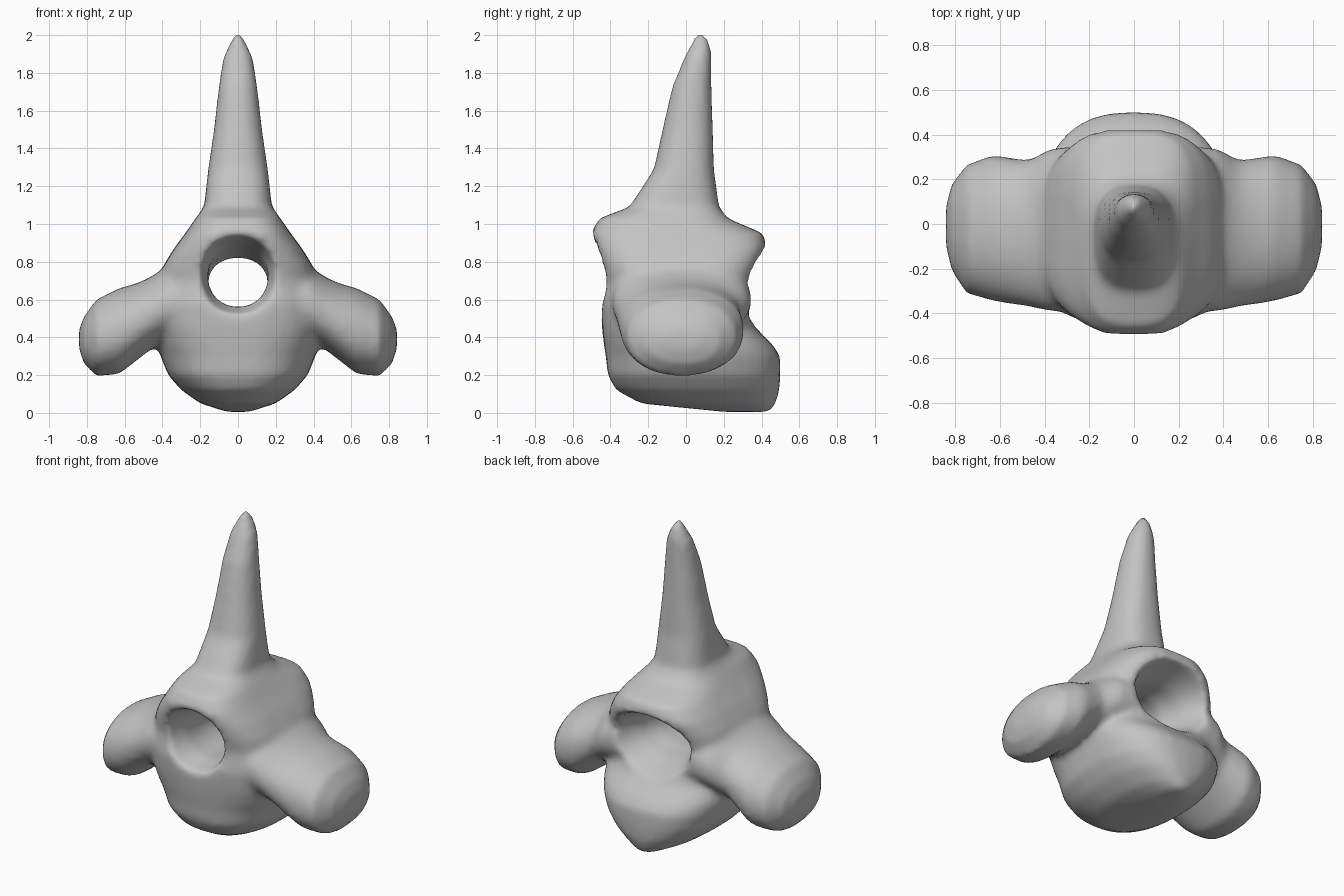
import bpy, bmesh
from math import cos, sin, pi, copysign

if "Cube" in bpy.data.objects:
    bpy.data.objects.remove(bpy.data.objects["Cube"])

bone = bpy.data.materials.new("bone grey")
bone.use_nodes = True
bone.diffuse_color = (0.55, 0.55, 0.55, 1)
bone.node_tree.nodes["Principled BSDF"].inputs["Base Color"].default_value = (0.55, 0.55, 0.55, 1)


def loft(name, sections, place, sides=32):
    """Skin superellipse sections (position, u low, u high, v low, v high, squareness)."""
    bm = bmesh.new()
    rings = []
    for pos, u0, u1, v0, v1, power in sections:
        ring = []
        for i in range(sides):
            a = 2 * pi * i / sides
            c, s = cos(a), sin(a)
            c = copysign(abs(c) ** (2 / power), c)
            s = copysign(abs(s) ** (2 / power), s)
            u = (u0 + u1) / 2 + c * (u1 - u0) / 2
            v = (v0 + v1) / 2 + s * (v1 - v0) / 2
            ring.append(bm.verts.new(place(pos, u, v)))
        rings.append(ring)
    for a, b in zip(rings, rings[1:]):
        for i in range(sides):
            j = (i + 1) % sides
            bm.faces.new((a[i], a[j], b[j], b[i]))
    bm.faces.new(rings[0])
    bm.faces.new(rings[-1])
    bmesh.ops.recalc_face_normals(bm, faces=bm.faces)
    mesh = bpy.data.meshes.new(name)
    bm.to_mesh(mesh)
    bm.free()
    obj = bpy.data.objects.new(name, mesh)
    bpy.context.collection.objects.link(obj)
    mesh.materials.append(bone)
    return obj


def combine(target, other, operation):
    mod = target.modifiers.new("combine", "BOOLEAN")
    mod.operation, mod.object, mod.solver = operation, other, "EXACT"
    bpy.context.view_layer.objects.active = target
    bpy.ops.object.modifier_apply(modifier=mod.name)
    bpy.data.objects.remove(other)


# Body, arch and spine in one stack: height, half width, front, back, squareness
levels = [
    (.005, .06, .20, .45, 2), (.05, .20, -.24, .475, 2.2), (.12, .30, -.37, .495, 2.5),
    (.20, .37, -.415, .50, 2.6), (.30, .41, -.425, .50, 2.6), (.36, .43, -.435, .46, 2.7),
    (.45, .44, -.445, .37, 2.9), (.57, .44, -.455, .33, 3), (.70, .42, -.435, .37, 3.2),
    (.78, .395, -.455, .395, 3.4), (.87, .34, -.485, .43, 3.4), (.95, .28, -.505, .41, 3.2),
    (1.03, .225, -.46, .22, 3), (1.09, .18, -.30, .175, 2.8), (1.29, .158, -.17, .148, 2.4),
    (1.50, .128, -.125, .143, 2.2), (1.72, .103, -.075, .135, 2.2), (1.88, .08, -.01, .135, 2.2),
    (1.96, .043, .03, .13, 2), (2.015, .01, .05, .09, 2)]
vertebra = loft("vertebra", [(z, -w, w, f, b, p) for z, w, f, b, p in levels],
                lambda z, x, y: (x, y, z))

# Side wings: outward position, low, high, front, back
wing = [
    (.20, .40, .86, -.40, .36), (.38, .38, .775, -.39, .335),
    (.47, .33, .715, -.37, .285), (.54, .275, .685, -.36, .295),
    (.63, .205, .66, -.345, .31), (.75, .195, .60, -.31, .265),
    (.815, .26, .51, -.21, .18), (.842, .34, .44, -.10, .08)]
for side in (-1, 1):
    part = loft("wing", [(*row, 2.2) for row in wing],
                lambda x, z, y: (side * x, y, z))
    combine(vertebra, part, "UNION")

# Central canal, flared at both ends: depth, half width, low, high
canal = [
    (-.62, .29, .42, .98), (-.46, .205, .52, .93), (-.30, .16, .56, .89),
    (.05, .157, .56, .82), (.20, .20, .53, .83), (.32, .26, .48, .86),
    (.60, .35, .35, .92)]
cutter = loft("canal_cutter", [(y, -w, w, lo, hi, 2.1) for y, w, lo, hi in canal],
              lambda y, x, z: (x, y, z))
cutter.hide_render = True
combine(vertebra, cutter, "DIFFERENCE")

# Blend the joins into one soft surface
remesh = vertebra.modifiers.new("blend", "REMESH")
remesh.mode, remesh.voxel_size = "VOXEL", 0.022
remesh.use_smooth_shade = True
smooth = vertebra.modifiers.new("soften", "SMOOTH")
smooth.factor, smooth.iterations = 0.5, 7
bpy.context.view_layer.objects.active = vertebra
for mod in (remesh, smooth):
    bpy.ops.object.modifier_apply(modifier=mod.name)
vertebra.select_set(True)
bpy.ops.object.shade_smooth()
